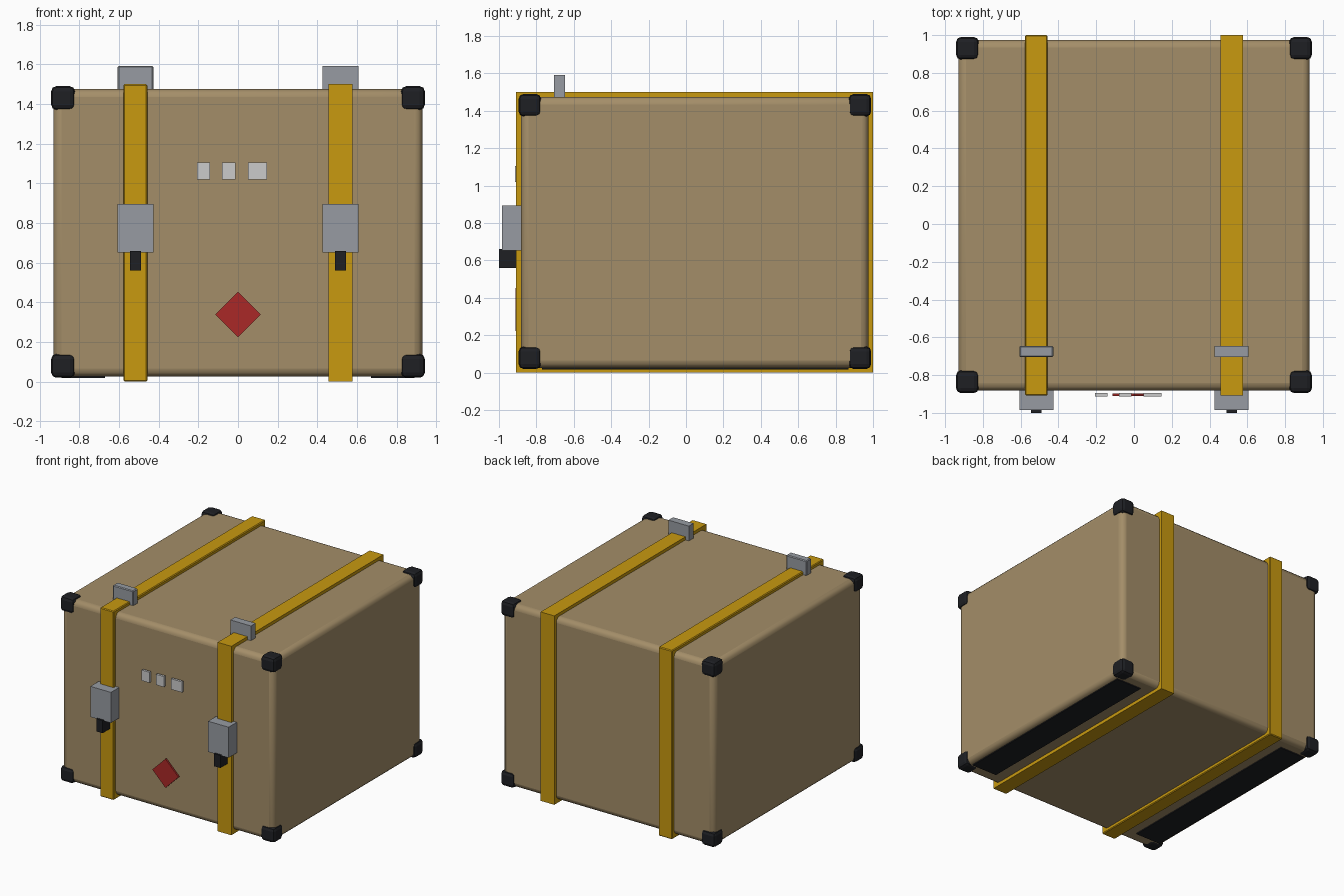
import bpy

if "Cube" in bpy.data.objects:
    bpy.data.objects.remove(bpy.data.objects["Cube"])

def material(name, r, g, b):
    m = bpy.data.materials.new(name)
    m.diffuse_color = (r, g, b, 1)
    m.use_nodes = True
    m.node_tree.nodes["Principled BSDF"].inputs["Base Color"].default_value = m.diffuse_color
    return m

TAN = material("tan_shell", 0.37, 0.27, 0.14)
YELLOW = material("yellow_strap", 0.58, 0.32, 0.005)
STEEL = material("steel", 0.31, 0.33, 0.36)
PALE = material("pale_plate", 0.55, 0.56, 0.58)
BLACK = material("black_rubber", 0.013, 0.014, 0.017)
RED = material("red_marker", 0.40, 0.022, 0.02)

def box(name, x, y, z, mat, bevel=0, segments=1, smooth=False):
    """Box from (min, max) ranges, optionally bevelled."""
    ranges = (x, y, z)
    bpy.ops.mesh.primitive_cube_add(size=1, location=[(a + b) / 2 for a, b in ranges])
    ob = bpy.context.object
    ob.name = name
    ob.scale = [b - a for a, b in ranges]
    bpy.ops.object.transform_apply(location=False, rotation=False, scale=True)
    ob.data.materials.append(mat)
    if bevel:
        mod = ob.modifiers.new("Bevel", 'BEVEL')
        mod.width = bevel
        mod.segments = segments
    if smooth:
        bpy.ops.object.shade_smooth_by_angle()
    return ob

# crate shell with rounded edges
box("crate_body", (-0.93, 0.93), (-0.882, 0.975), (0.026, 1.475), TAN, 0.04, 3, True)

# corner protectors
h = 0.06
for x in (-0.882, 0.882):
    for y in (-0.835, 0.93):
        for z in (0.08, 1.43):
            box("corner_guard", (x - h, x + h), (y - h, y + h), (z - h, z + h), BLACK, 0.026, 2)

for side, c in (("left", -0.517), ("right", 0.517)):
    soft = 0.006 if c < 0 else 0

    # strap: one closed loop, cut out of a slab profile
    ys, zs, t = (-0.908, 1.0), (0.0, 1.5), 0.065
    outer = [(ys[0], zs[0]), (ys[1], zs[0]), (ys[1], zs[1]), (ys[0], zs[1])]
    inner = [(ys[0] + t, zs[0] + t), (ys[1] - t, zs[0] + t),
             (ys[1] - t, zs[1] - t), (ys[0] + t, zs[1] - t)]
    verts = [(c + dx, y, z) for dx in (-0.06, 0.06) for y, z in outer + inner]
    faces = []
    for i in range(4):
        j = (i + 1) % 4
        faces += [(i, i + 4, j + 4, j), (i + 8, j + 8, j + 12, i + 12),
                  (i, j, j + 8, i + 8), (i + 4, i + 12, j + 12, j + 4)]
    mesh = bpy.data.meshes.new(side + "_strap")
    mesh.from_pydata(verts, [], faces)
    mesh.materials.append(YELLOW)
    strap = bpy.data.objects.new(side + "_strap", mesh)
    bpy.context.collection.objects.link(strap)
    if soft:
        strap.modifiers.new("Bevel", 'BEVEL').width = soft
        strap.modifiers["Bevel"].limit_method = 'ANGLE'

    # buckles and latch tongue
    bx = (c - 0.09, c + 0.09)
    box(side + "_front_buckle", bx, (-0.985, -0.87), (0.652, 0.895), STEEL)
    box(side + "_top_buckle", bx, (-0.705, -0.646), (1.47, 1.592), STEEL, soft)
    box(side + "_latch_tongue", (c - 0.028, c + 0.028), (-1.0, -0.9), (0.56, 0.66), BLACK)

    # skid pad under the crate
    s = 1 if c > 0 else -1
    box(side + "_skid", sorted((s * 0.67, s * 0.89)), (-0.77, 0.87), (0.018, 0.05), BLACK)

# small front plates
for x in ((-0.207, -0.14), (-0.08, -0.013), (0.05, 0.146)):
    box("front_plate", x, (-0.913, -0.894), (1.02, 1.104), PALE)

# diamond marker: square turned 45 degrees
d = 0.115 / 2 ** 0.5
diamond = box("diamond_marker", (-d, d), (-0.911, -0.897), (0.338 - d, 0.338 + d), RED)
diamond.rotation_euler.y = 0.785398
